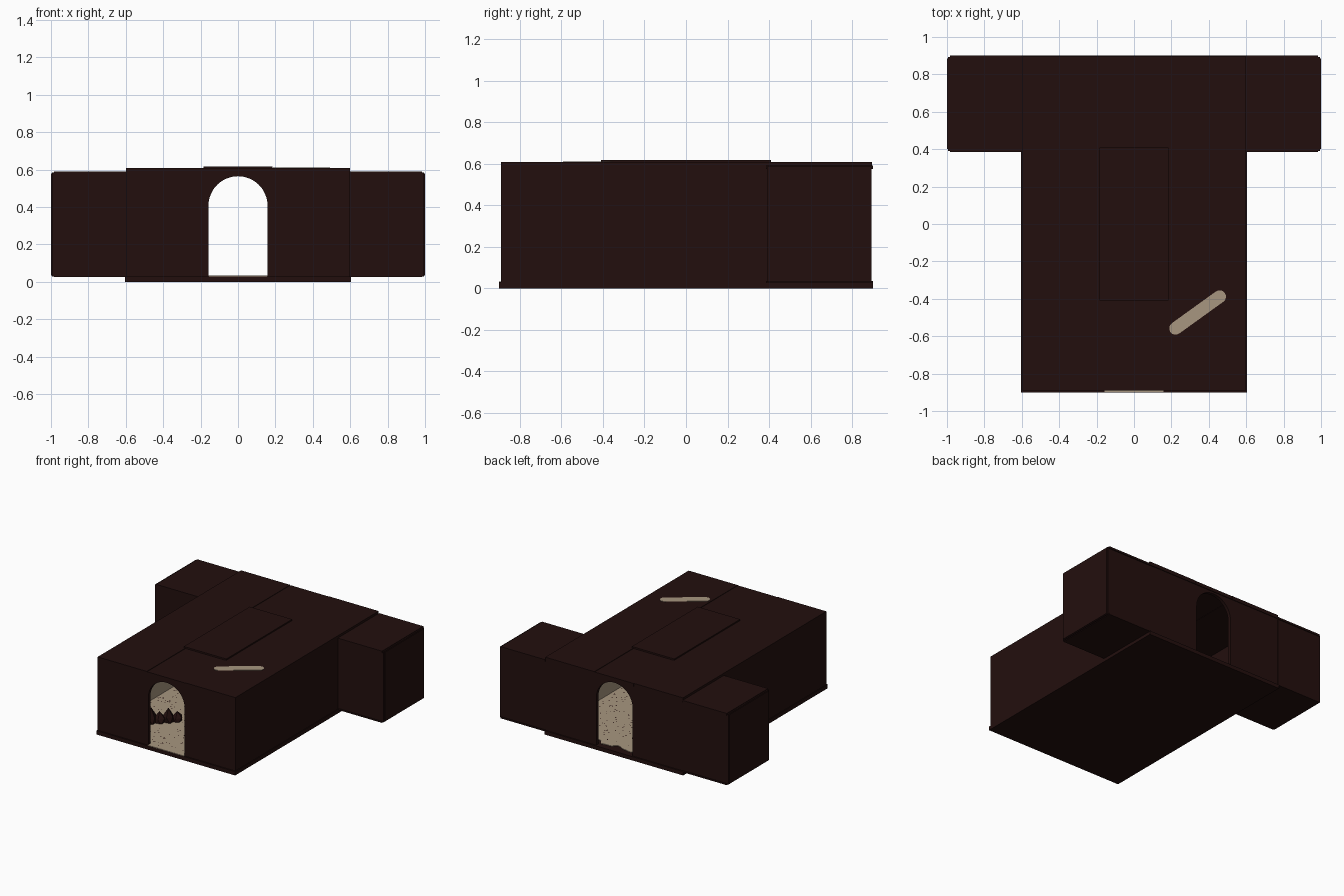
import bpy, bmesh, math, random

if "Cube" in bpy.data.objects:
    bpy.data.objects.remove(bpy.data.objects["Cube"])

random.seed(4)


def material(name, rgb):
    m = bpy.data.materials.new(name)
    m.diffuse_color = (*rgb, 1)
    m.use_nodes = True
    m.node_tree.nodes["Principled BSDF"].inputs["Base Color"].default_value = m.diffuse_color
    return m


DARK = material("dark brown", (0.0165, 0.0048, 0.0043))
TAN = material("tan stone", (0.39, 0.305, 0.215))


def finish(name, bm, mat):
    bmesh.ops.recalc_face_normals(bm, faces=bm.faces)
    me = bpy.data.meshes.new(name)
    bm.to_mesh(me)
    bm.free()
    me.materials.append(mat)
    ob = bpy.data.objects.new(name, me)
    bpy.context.collection.objects.link(ob)
    return ob


def box(name, x, y, z, mat=DARK):
    """Box from (min, max) ranges."""
    bm = bmesh.new()
    bmesh.ops.create_cube(bm, size=1)
    for v in bm.verts:
        for i, (a, b) in enumerate((x, y, z)):
            v.co[i] = (a + b) / 2 + v.co[i] * (b - a)
    return finish(name, bm, mat)


def prism(name, pts, depth, mat):
    """Extrude a closed outline of 3D points along depth."""
    bm = bmesh.new()
    face = bm.faces.new([bm.verts.new(p) for p in pts])
    ext = bmesh.ops.extrude_face_region(bm, geom=[face], use_keep_orig=True)
    verts = [g for g in ext["geom"] if isinstance(g, bmesh.types.BMVert)]
    bmesh.ops.translate(bm, verts=verts, vec=depth)
    bmesh.ops.triangulate(bm, faces=[f for f in bm.faces if len(f.verts) > 4])
    return finish(name, bm, mat)


# Base slab
box("base_slab", (-0.605, 0.605), (-0.9, 0.9), (0, 0.03))

# Front and back walls with an arched doorway
R, SPRING = 0.158, 0.407
arch = [(R * math.cos(a), SPRING + R * math.sin(a))
        for a in (math.pi * i / 24 for i in range(25))]
outline = [(-0.6, 0.03), (-0.6, 0.6), (0.6, 0.6), (0.6, 0.03), (R, 0.03)] + arch + [(-R, 0.03)]
for name, y in (("front_wall", -0.89), ("back_wall", 0.865)):
    prism(name, [(x, y, z) for x, z in outline], (0, 0.025, 0), DARK)

# Side walls, side wings and roof panels, mirrored left and right
for side, s in (("left", -1), ("right", 1)):
    def span(a, b):
        return tuple(sorted((s * a, s * b)))
    box(side + "_wall", span(0.58, 0.6), (-0.89, 0.89), (0.03, 0.6))
    box(side + "_wing", span(0.6, 0.995), (0.39, 0.893), (0.03, 0.585))
    box(side + "_wing_cap", span(0.6, 0.985), (0.385, 0.9), (0.575, 0.59))
    box(side + "_wing_foot", span(0.6, 0.985), (0.385, 0.9), (0.025, 0.035))
    box(side + "_wing_end", span(0.99, 1.0), (0.4, 0.885), (0.035, 0.58))
    box(side + "_roof", span(0.172, 0.6), (-0.89, 0.895), (0.58, 0.608))
    box(side + "_inner_panel", span(0.574, 0.581), (-0.32, 0.05 if s < 0 else 0.32),
        (0.03, 0.59), TAN)

# Centre roof strip with a raised middle panel
box("roof_strip", (-0.17, 0.17), (-0.89, 0.895), (0.58, 0.606))
box("raised_roof_panel", (-0.185, 0.185), (-0.41, 0.41), (0.6, 0.618))

# Room floor with a worn, ragged back edge
edge = [(0.58 - 1.16 * i / 40, 0.83 + random.uniform(-0.03, 0.025), 0.03) for i in range(41)]
floor = [(-0.58, -0.87, 0.03), (-R, -0.87, 0.03), (-R, -0.899, 0.03),
         (R, -0.899, 0.03), (R, -0.87, 0.03), (0.58, -0.87, 0.03)] + edge
prism("room_floor", floor, (0, 0, 0.004), TAN)

# Dark specks on the floor
bm = bmesh.new()
for _ in range(700):
    x, y, r = random.uniform(-0.56, 0.56), random.uniform(-0.86, 0.78), random.uniform(0.003, 0.008)
    t = random.uniform(0, 6.28)
    bm.faces.new([bm.verts.new((x + r * math.cos(t + k * 1.571), y + r * math.sin(t + k * 1.571), 0.0355))
                  for k in range(4)])
finish("floor_specks", bm, DARK)

# Dark rubble row inside, left of the passage
for i in range(6):
    bm = bmesh.new()
    bmesh.ops.create_icosphere(bm, subdivisions=1, radius=1)
    cx, cy = -0.45 + 0.045 * i, -0.66 + 0.045 * i
    h = random.uniform(0.08, 0.12)
    for v in bm.verts:
        k = random.uniform(0.8, 1.1)
        v.co = (cx + v.co.x * 0.045 * k, cy + v.co.y * 0.05 * k, 0.03 + max(0, v.co.z * h * k))
    finish("rubble_%d" % (i + 1), bm, DARK)

# Tan stone sliver breaking through the roof
ax, ay, bx, by, r = 0.222, -0.558, 0.458, -0.388, 0.034
t0 = math.atan2(by - ay, bx - ax)
sliver = []
for cx, cy, start in ((bx, by, t0 - math.pi / 2), (ax, ay, t0 + math.pi / 2)):
    sliver += [(cx + r * math.cos(start + math.pi * i / 8),
                cy + r * math.sin(start + math.pi * i / 8), 0.6) for i in range(9)]
prism("roof_stone_sliver", sliver, (0, 0, 0.011), TAN)
